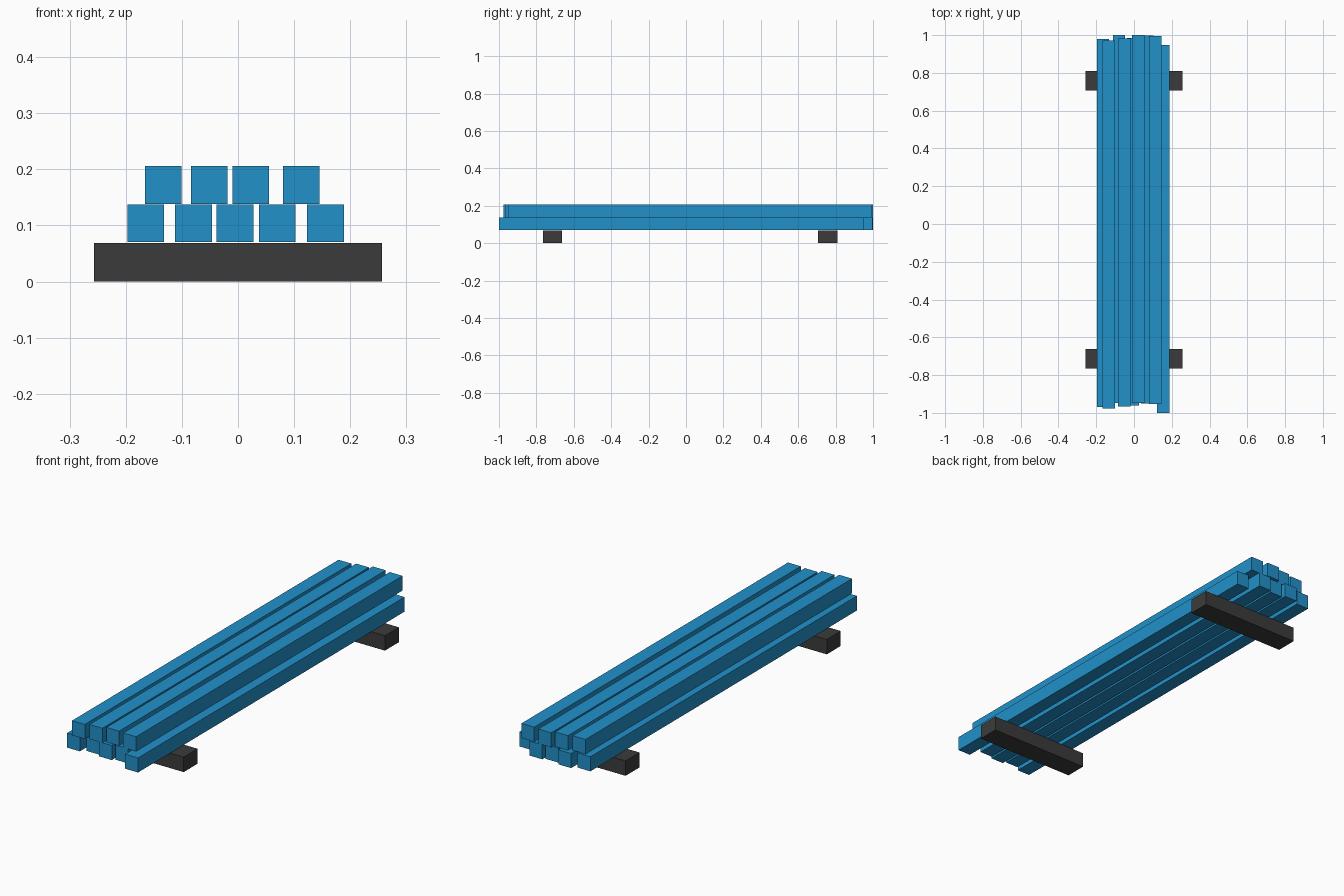
import bpy

if "Cube" in bpy.data.objects:
    bpy.data.objects.remove(bpy.data.objects["Cube"])

# Two flat colours
def material(name, rgb):
    m = bpy.data.materials.new(name)
    m.diffuse_color = (*rgb, 1)
    m.use_nodes = True
    m.node_tree.nodes["Principled BSDF"].inputs["Base Color"].default_value = m.diffuse_color
    return m

blue = material("blue_paint", (0.016, 0.283, 0.591))
dark = material("dark_grey", (0.044, 0.044, 0.044))

def box(name, x, y, z, mat):
    """Box from (min, max) pairs along each axis."""
    bpy.ops.mesh.primitive_cube_add(size=1, location=[(a + b) / 2 for a, b in (x, y, z)])
    ob = bpy.context.object
    ob.name = name
    ob.scale = [b - a for a, b in (x, y, z)]
    bpy.ops.object.transform_apply(location=False, rotation=False, scale=True)
    ob.data.materials.append(mat)

W, H, L = 0.0655, 0.0675, 1.948   # beam width, height, length
BASE = 0.069                      # height of the bearers

# Cross bearers on the ground
for name, y in (("front_bearer", -0.713), ("back_bearer", 0.758)):
    box(name, (-0.257, 0.257), (y - 0.051, y + 0.051), (0, BASE), dark)

# Stacked beams: (left edge x, back end y) for each row
rows = {
    "lower_beam": [(-0.197, 0.980), (-0.112, 1.000), (-0.038, 0.986), (0.037, 0.998), (0.123, 0.948)],
    "upper_beam": [(-0.166, 0.972), (-0.084, 0.983), (-0.010, 1.000), (0.080, 0.995)],
}
for r, (name, beams) in enumerate(rows.items()):
    z = BASE + 0.001 + r * (H + 0.001)
    for i, (x, y) in enumerate(beams):
        box(f"{name}_{i + 1}", (x, x + W), (y - L, y), (z, z + H), blue)
